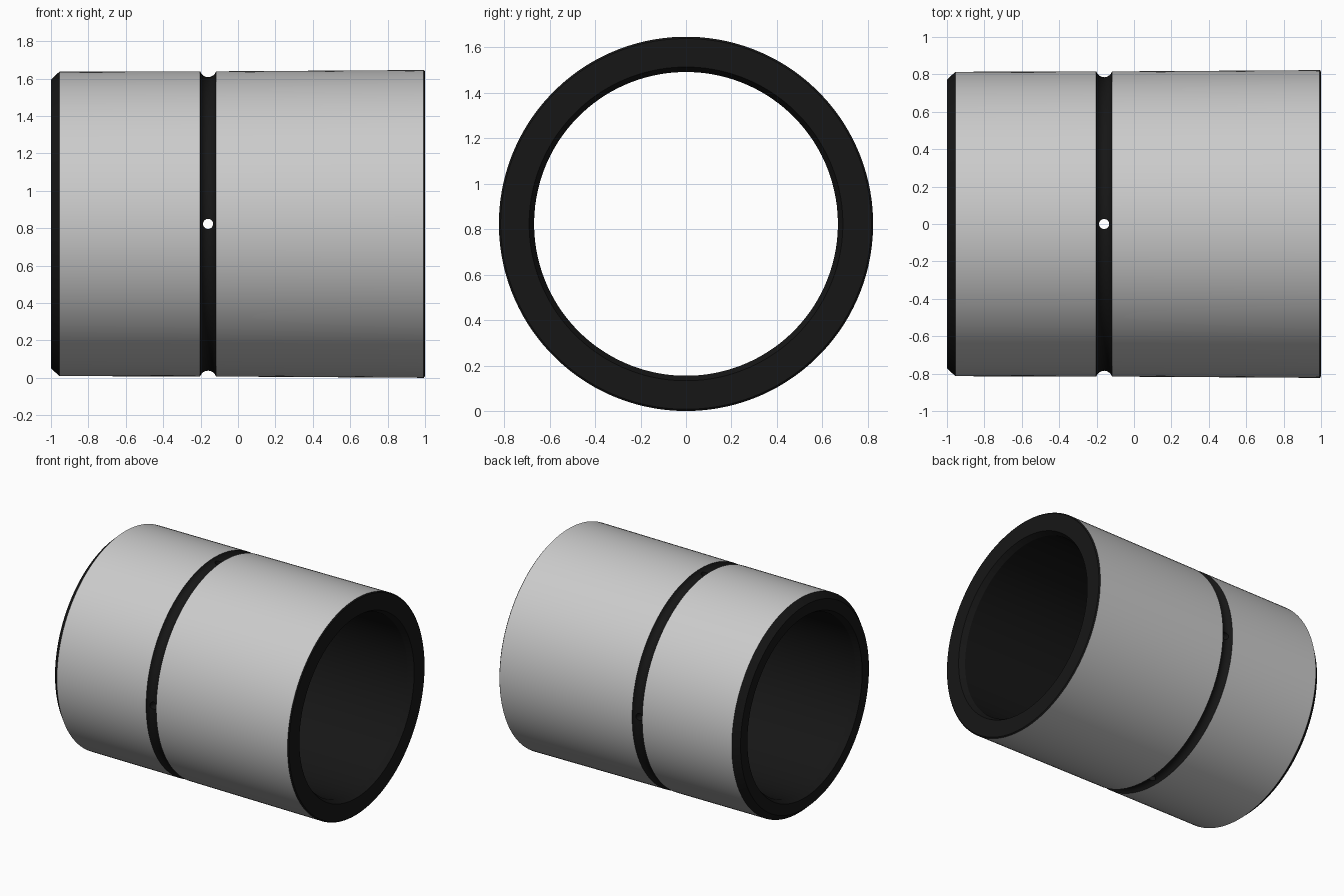
import bpy, bmesh, math
from mathutils import Matrix

if "Cube" in bpy.data.objects:
    bpy.data.objects.remove(bpy.data.objects["Cube"])

R = 0.823          # largest radius, also the axis height
SEG = 128
GX, GW, GD = -0.16, 0.0425, 0.031   # groove centre, half width, depth

black = bpy.data.materials.new("black")
black.diffuse_color = (0.008, 0.008, 0.008, 1)
black.use_nodes = True
black.node_tree.nodes["Principled BSDF"].inputs["Base Color"].default_value = black.diffuse_color


def make_object(name, bm):
    mesh = bpy.data.meshes.new(name)
    bm.to_mesh(mesh)
    bm.free()
    mesh.materials.append(None)
    mesh.materials.append(black)
    obj = bpy.data.objects.new(name, mesh)
    bpy.context.collection.objects.link(obj)
    return obj


def groove_points(r, n=8):
    # circular arc sunk into the outer wall
    rad = (GW ** 2 + GD ** 2) / (2 * GD)
    half = math.asin(GW / rad)
    pts = []
    for i in range(n + 1):
        a = -half + 2 * half * i / n
        pts.append((GX + rad * math.sin(a), r - GD + rad * (1 - math.cos(a))))
    return pts


# Sleeve profile as (x, radius): outside left to right, then back along the bore
outer = [(-1.0, 0.772), (-0.955, 0.814)] + groove_points(0.816)
outer += [(0.993, R), (1.0, 0.815)]
bore = [(1.0, 0.69), (0.96, 0.668), (-0.08, 0.668), (-0.24, 0.668),
        (-0.96, 0.668), (-1.0, 0.69)]
profile = outer + bore
grey_spans = {1, len(outer) - 3}

bm = bmesh.new()
rings = []
for k in range(SEG):
    a = 2 * math.pi * (k + 0.5) / SEG
    rings.append([bm.verts.new((x, r * math.cos(a), R + r * math.sin(a)))
                  for x, r in profile])
n = len(profile)
for k in range(SEG):
    p, q = rings[k], rings[(k + 1) % SEG]
    for i in range(n):
        j = (i + 1) % n
        f = bm.faces.new((p[i], p[j], q[j], q[i]))
        f.material_index = 0 if i in grey_spans else 1
bmesh.ops.recalc_face_normals(bm, faces=bm.faces)
sleeve = make_object("bushing_sleeve", bm)

# Oil holes through the groove: one cross bore along y, one along z
cutters = []
for axis, name in (("X", "hole_cutter_y"), ("Z", "hole_cutter_z")):
    bm = bmesh.new()
    rot = Matrix.Rotation(math.pi / 2 if axis == "X" else 0, 4, "X")
    bmesh.ops.create_cone(bm, cap_ends=True, segments=24, radius1=0.027,
                          radius2=0.027, depth=2.2,
                          matrix=Matrix.Translation((GX, 0, R)) @ rot)
    for f in bm.faces:
        f.material_index = 1
    cutter = make_object(name, bm)
    cutter.hide_render = True
    cutters.append(cutter)
    mod = sleeve.modifiers.new(name, "BOOLEAN")
    mod.operation = "DIFFERENCE"
    mod.solver = "EXACT"
    mod.object = cutter

bpy.context.view_layer.objects.active = sleeve
sleeve.select_set(True)
for cutter in cutters:
    bpy.ops.object.modifier_apply(modifier=cutter.name)
for cutter in cutters:
    bpy.data.objects.remove(cutter)

bpy.ops.object.shade_smooth_by_angle(angle=math.radians(25))
